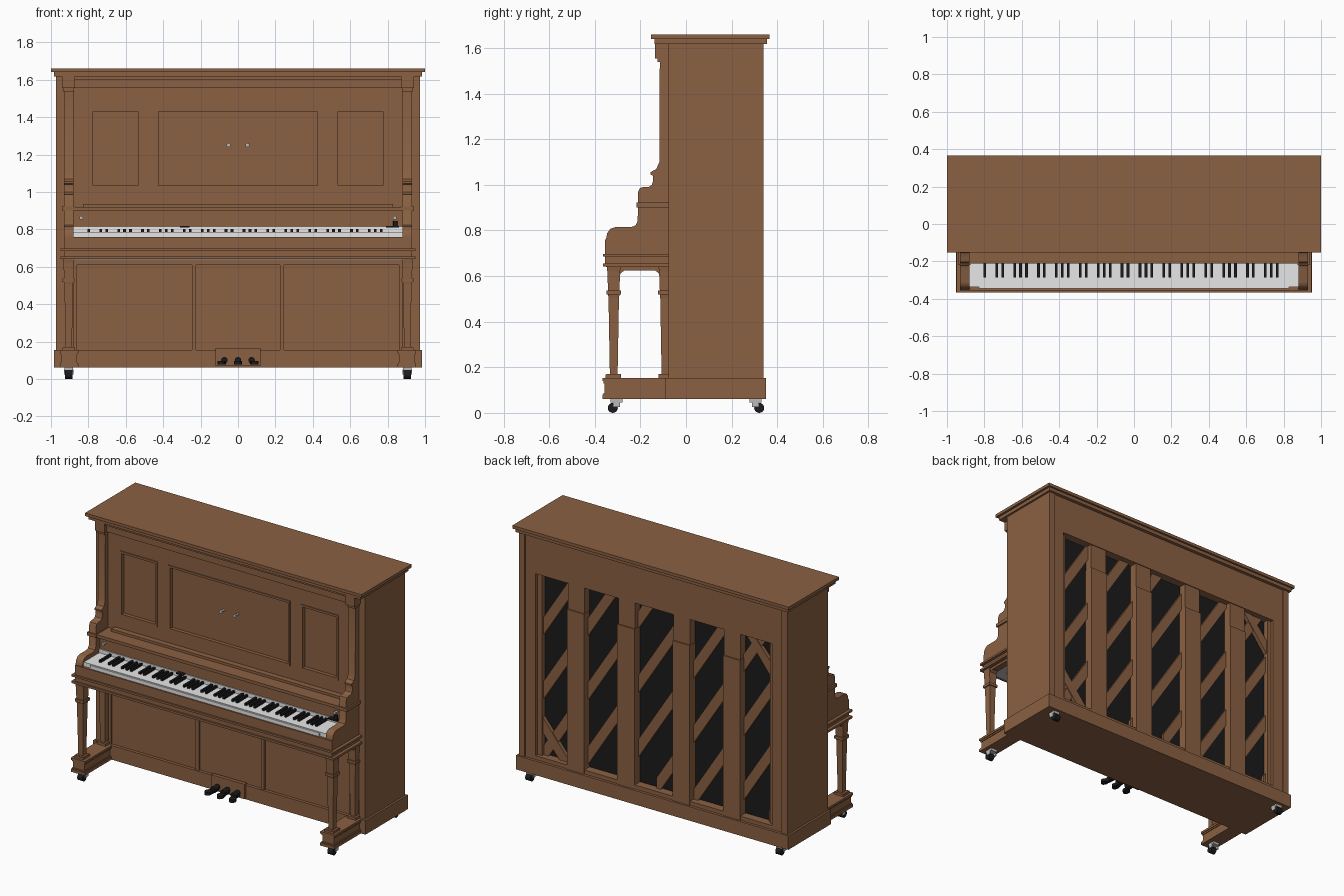
import bpy, bmesh, math
from mathutils import Matrix, Vector

if "Cube" in bpy.data.objects:
    bpy.data.objects.remove(bpy.data.objects["Cube"])


def material(name, r, g, b):
    m = bpy.data.materials.new(name)
    m.diffuse_color = (r, g, b, 1)
    m.use_nodes = True
    m.node_tree.nodes["Principled BSDF"].inputs["Base Color"].default_value = m.diffuse_color
    return m


WOOD = material("brown wood", 0.255, 0.119, 0.054)
BLACK = material("black", 0.011, 0.011, 0.011)
IVORY = material("ivory white", 0.8, 0.8, 0.8)
STEEL = material("steel grey", 0.5, 0.5, 0.5)


def finish(bm, name, mat, mirror=False, smooth=False):
    bmesh.ops.recalc_face_normals(bm, faces=bm.faces)
    me = bpy.data.meshes.new(name)
    bm.to_mesh(me)
    bm.free()
    me.materials.append(mat)
    ob = bpy.data.objects.new(name, me)
    bpy.context.collection.objects.link(ob)
    if smooth:
        bpy.ops.object.select_all(action='DESELECT')
        ob.select_set(True)
        bpy.context.view_layer.objects.active = ob
        bpy.ops.object.shade_smooth_by_angle(angle=math.radians(35))
    if mirror:
        ob.modifiers.new("mirror", 'MIRROR').use_mirror_merge = False
    return ob


def boxes(name, items, mat=WOOD, mirror=False):
    """items: (x0, x1, y0, y1, z0, z1)"""
    bm = bmesh.new()
    for x0, x1, y0, y1, z0, z1 in items:
        m = Matrix.Translation(((x0 + x1) / 2, (y0 + y1) / 2, (z0 + z1) / 2))
        m = m @ Matrix.Diagonal((x1 - x0, y1 - y0, z1 - z0, 1))
        bmesh.ops.create_cube(bm, size=1, matrix=m)
    return finish(bm, name, mat, mirror)


def prisms(name, outlines, axis, lo, hi, mat=WOOD, mirror=False, smooth=False):
    """Extrude 2D outlines along axis (0: y,z  1: x,z  2: x,y)."""
    bm = bmesh.new()
    for pts in outlines:
        vs = []
        for p in pts:
            co = list(p)
            co.insert(axis, lo)
            vs.append(bm.verts.new(co))
        f = bm.faces.new(vs)
        r = bmesh.ops.extrude_face_region(bm, geom=[f])
        d = Vector((0, 0, 0))
        d[axis] = hi - lo
        bmesh.ops.translate(bm, vec=d, verts=[v for v in r["geom"] if isinstance(v, bmesh.types.BMVert)])
    return finish(bm, name, mat, mirror, smooth)


def cylinders(name, items, axis, mat, mirror=False, n=20):
    """items: (centre, radius, length)"""
    rot = {'X': Matrix.Rotation(math.pi / 2, 4, 'Y'),
           'Y': Matrix.Rotation(math.pi / 2, 4, 'X'), 'Z': Matrix()}[axis]
    bm = bmesh.new()
    for c, r, l in items:
        bmesh.ops.create_cone(bm, cap_ends=True, segments=n, radius1=r, radius2=r,
                              depth=l, matrix=Matrix.Translation(c) @ rot)
    return finish(bm, name, mat, mirror, True)


def square_post(name, cx, cy, profile):
    """Stack of square sections (z, half width), mirrored left to right."""
    bm = bmesh.new()
    prev = None
    for z, h in profile:
        ring = [bm.verts.new((cx + sx * h, cy + sy * h, z))
                for sx, sy in ((-1, -1), (1, -1), (1, 1), (-1, 1))]
        if prev:
            for i in range(4):
                j = (i + 1) % 4
                bm.faces.new((prev[i], prev[j], ring[j], ring[i]))
        else:
            bm.faces.new(ring)
        prev = ring
    bm.faces.new(prev)
    return finish(bm, name, WOOD, True)


# Case: core, side walls, plinth and lid
boxes("case_core", [(-.94, .94, -.07, .27, .1, 1.62)])
boxes("case_side", [(.93, .972, -.077, .34, .15, 1.62)], mirror=True)
boxes("plinth", [(-.985, .985, -.09, .35, .062, .154)])
boxes("lid", [(-1, 1, -.153, .367, 1.64, 1.66), (-.985, .985, -.138, .355, 1.617, 1.64)])

# Front frieze and pilaster capitals
boxes("frieze", [(-.88, .88, -.112, -.07, 1.555, 1.6), (-.9, .9, -.122, -.07, 1.6, 1.618)])
boxes("pilaster_capital", [(.872, .94, -.136, -.07, 1.555, 1.618),
                           (.877, .935, -.125, -.07, 1.538, 1.555)], mirror=True)

# Upper front panel: frame and mouldings round three recessed fields
FRONT, BACK = -.088, -.065
boxes("upper_frame_rails", [(-.88, .88, FRONT, BACK, .92, 1.02), (-.88, .88, FRONT, BACK, 1.445, 1.556)])
boxes("upper_frame_stiles", [(.79, .88, FRONT, BACK, 1.02, 1.445), (.44, .52, FRONT, BACK, 1.02, 1.445)], mirror=True)
mould = []
for x0, x1 in ((-.79, -.52), (-.44, .44), (.52, .79)):
    w, y = .014, -.094
    mould += [(x0, x1, y, BACK, 1.02, 1.02 + w), (x0, x1, y, BACK, 1.445 - w, 1.445),
              (x0, x0 + w, y, BACK, 1.02, 1.445), (x1 - w, x1, y, BACK, 1.02, 1.445)]
boxes("upper_panel_moulding", mould)
cylinders("panel_knob", [((.05, -.085, 1.25), .006, .035), ((.05, -.103, 1.25), .011, .01)], 'Y', STEEL, True)

# Arms with scrolled profile running up into the pilasters
arm = [(-.07, .64), (-.35, .64), (-.35, .765), (-.345, .79), (-.331, .808), (-.31, .815), (-.24, .815),
       (-.222, .822), (-.212, .84), (-.21, .97), (-.203, .985), (-.19, .99), (-.165, .99), (-.15, 1.0),
       (-.145, 1.015), (-.145, 1.04), (-.155, 1.045), (-.155, 1.056), (-.13, 1.07), (-.117, 1.1),
       (-.115, 1.54), (-.07, 1.54)]
prisms("arm", [arm], 0, .88, .93, mirror=True, smooth=True)
boxes("arm_ledge", [(.874, .94, -.218, -.07, .9, .922)], mirror=True)

# Fallboard, shelf and music rail
boxes("fallboard", [(-.885, .885, -.172, -.06, .75, .902)])
boxes("shelf", [(-.885, .885, -.212, -.06, .9, .92)])
boxes("music_rail", [(-.83, .83, -.125, -.08, .92, .936)])
cylinders("fallboard_knob", [((.838, -.18, .862), .006, .03), ((.838, -.195, .862), .01, .01)], 'Y', STEEL, True)

# Keybed with beads
boxes("keybed", [(-.93, .93, -.355, -.06, .642, .76)])
boxes("keybed_bead", [(-.95, .95, -.365, -.06, .685, .698), (-.95, .95, -.365, -.06, .642, .656)])
boxes("keybed_underside", [(-.875, .875, -.345, -.09, .637, .643)], STEEL)

# Keyboard: white bed with front lip, 36 black keys
boxes("white_keys", [(-.882, .882, -.338, -.165, .758, .787)], IVORY)
boxes("white_key_lip", [(-.83, .83, -.346, -.33, .758, .783)], IVORY)
boxes("key_back_strip", [(-.882, .882, -.178, -.165, .78, .812)], IVORY)
step = 1.66 / 52
boxes("black_keys", [(-.83 + i * step - .007, -.83 + i * step + .007, -.287, -.178, .78, .802)
                     for i in range(1, 51) if i % 7 in (1, 3, 4, 6, 0)], BLACK)
boxes("key_switch", [(.79, .86, -.205, -.17, .81, .817), (-.31, -.26, -.2, -.17, .81, .817)], BLACK)
cylinders("switch_knob", [((.842, -.192, .828), .012, .034)], 'Z', BLACK)

# Legs, arched brackets and toe blocks
leg = [(.645, .031), (.62, .028), (.537, .025), (.537, .032), (.519, .032), (.519, .025), (.505, .023),
       (.17, .017), (.17, .031), (.15, .031)]
square_post("front_leg", .905, -.317, leg)
square_post("rear_leg", .905, -.09, leg)
bracket = [(-.345, .645), (-.345, .625), (-.292, .595), (-.287, .612), (-.27, .625),
           (-.135, .625), (-.12, .612), (-.115, .595), (-.075, .595), (-.075, .645)]
prisms("leg_bracket", [bracket], 0, .884, .926, mirror=True)
boxes("toe_block", [(.862, .943, -.357, -.08, .075, .145), (.852, .953, -.367, -.08, .062, .08),
                    (.857, .948, -.362, -.08, .08, .088), (.857, .948, -.362, -.08, .13, .14),
                    (.852, .953, -.367, -.08, .14, .154), (.872, .938, -.352, -.285, .154, .168)], mirror=True)

# Lower front panel with dividers
boxes("lower_panel_rail", [(-.88, .88, -.08, -.065, .61, .642)])
boxes("lower_panel_stiles", [(.225, .247, -.084, -.065, .154, .64), (.862, .88, -.08, -.065, .154, .64)], mirror=True)

# Pedals on a plate
boxes("pedal_plate", [(-.12, .12, -.104, -.08, .068, .165)])


def pedal(cx, lean):
    pts = [(cx - .011, -.09), (cx + .011, -.09), (cx + .011, -.14)]
    for k in range(9):
        a = math.radians(20 - 220 * k / 8)
        pts.append((cx + lean + .021 * math.cos(a), -.18 + .026 * math.sin(a)))
    return pts + [(cx - .011, -.14)]


prisms("pedals", [pedal(-.075, -.014), pedal(0, 0), pedal(.075, .014)], 2, .076, .096, BLACK, smooth=True)
cylinders("pedal_necks", [((x, -.12, .1), .017, .08) for x in (-.073, 0, .073)], 'Y', BLACK)

# Casters
wheels, forks = [], []
for s in (-1, 1):
    wheels.append(((.905, s * .321, .022), .022, .038))
    forks += [(.883, .927, s * .305 - .026, s * .305 + .026, .045, .064)]
    forks += [(x, x + .006, s * .305 - .016, s * .305 + .016, .025, .05) for x in (.879, .925)]
cylinders("caster_wheels", wheels, 'X', BLACK, True)
boxes("caster_forks", forks, STEEL, True)

# Back: dark board, diagonal slats, frame and posts
boxes("back_board", [(-.87, .87, .268, .278, .15, 1.4)], BLACK)
slats, slope, h = [], 1.55, .058
for k in range(-4, 6):
    c = .62 + .42 * k
    x0, x1 = max(-.88, (c - 1.46) / slope), min(.88, (c - .19) / slope)
    if x1 - x0 > .05:
        slats.append([(x0, c - slope * x0 - h), (x1, c - slope * x1 - h),
                      (x1, c - slope * x1 + h), (x0, c - slope * x0 + h)])
prisms("back_slats", slats, 1, .27, .296)
braces = [[(-.86, 1.09), (-.86, 1.19), (-.66, 1.42), (-.6, 1.42)],
          [(.86, .47), (.86, .37), (.68, .15), (.6, .15)]]
prisms("back_corner_braces", braces, 1, .27, .302)
boxes("back_frame_rails", [(-.935, .935, .26, .333, 1.37, 1.62), (-.935, .935, .26, .333, .15, .18)])
boxes("back_frame_stiles", [(.855, .935, .26, .333, .15, 1.4), (.825, .857, .26, .312, .15, 1.4)], mirror=True)
posts = []
for x in (.2, .565):
    posts += [(x - .06, x + .06, .26, .328, .15, 1.38), (x - .062, x + .062, .26, .337, .15, 1.2)]
boxes("back_posts", posts, mirror=True)
